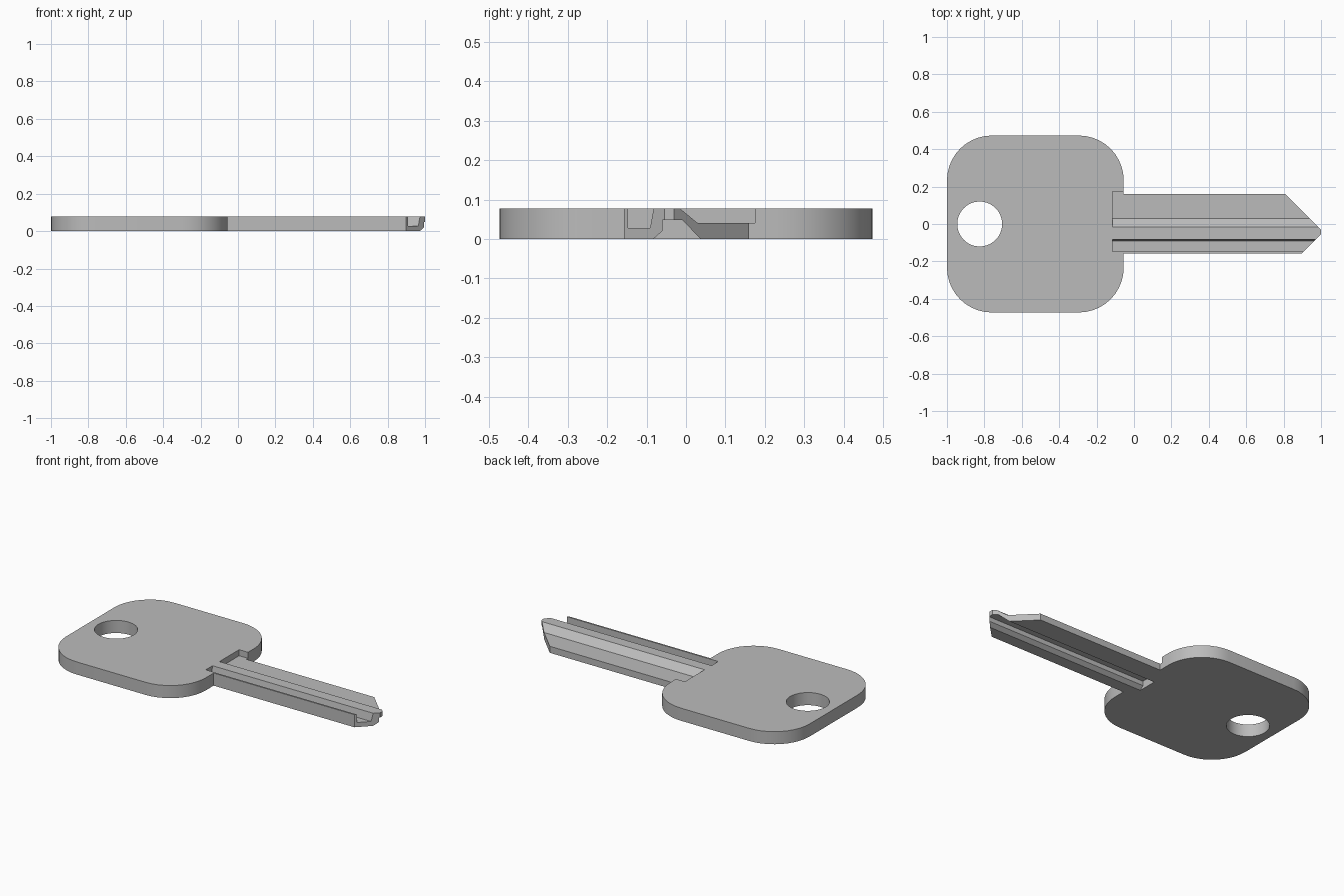
import bpy, bmesh
from math import cos, sin, pi

cube = bpy.data.objects.get("Cube")
if cube:
    bpy.data.objects.remove(cube, do_unlink=True)

THICK = 0.077
BOW_L, BOW_R, BOW_H, RADIUS = -1.0, -0.055, 0.473, 0.24
CHANNEL_START = -0.115

metal = bpy.data.materials.new("grey metal")
metal.use_nodes = True
colour = (0.5, 0.5, 0.5, 1)
metal.diffuse_color = colour
metal.node_tree.nodes["Principled BSDF"].inputs["Base Color"].default_value = colour


def prism(name, points, sweep):
    """Sweep a closed polygon along a vector."""
    bm = bmesh.new()
    face = bm.faces.new([bm.verts.new(p) for p in points])
    out = bmesh.ops.extrude_face_region(bm, geom=[face])
    moved = [v for v in out["geom"] if isinstance(v, bmesh.types.BMVert)]
    bmesh.ops.translate(bm, verts=moved, vec=sweep)
    bmesh.ops.recalc_face_normals(bm, faces=bm.faces)
    mesh = bpy.data.meshes.new(name)
    bm.to_mesh(mesh)
    bm.free()
    mesh.materials.append(metal)
    obj = bpy.data.objects.new(name, mesh)
    bpy.context.collection.objects.link(obj)
    return obj


def arc(cx, cy, r, start, sweep, steps):
    return [(cx + r * cos(start + sweep * i / steps),
             cy + r * sin(start + sweep * i / steps)) for i in range(steps + 1)]


def cut(target, cutter):
    cutter.hide_render = True
    mod = target.modifiers.new("cut", "BOOLEAN")
    mod.operation, mod.solver, mod.object = "DIFFERENCE", "EXACT", cutter
    bpy.context.view_layer.objects.active = target
    bpy.ops.object.modifier_apply(modifier=mod.name)
    bpy.data.objects.remove(cutter, do_unlink=True)


# Plan outline: rounded bow, then blade with a pointed tip, anticlockwise
def corner(sx, sy, start):
    cx = BOW_R - RADIUS if sx > 0 else BOW_L + RADIUS
    return arc(cx, sy * (BOW_H - RADIUS), RADIUS, start, pi / 2, 10)


blade = [(BOW_R, -0.157), (0.898, -0.157), (1.0, -0.055),
         (1.0, -0.03), (0.81, 0.16), (BOW_R, 0.16)]
outline = (corner(1, -1, -pi / 2) + blade + corner(1, 1, 0)
           + corner(-1, 1, pi / 2) + corner(-1, -1, pi))
key = prism("key_blank", [(x, y, 0) for x, y in outline], (0, 0, THICK))

# Ring hole in the bow
hole = arc(-0.825, 0, 0.12, 0, 2 * pi, 48)[:-1]
cut(key, prism("ring_hole_cutter", [(x, y, -0.05) for x, y in hole], (0, 0, 0.2)))

# Keyway channels (y, z): wide top step, top groove, underside groove
channels = {
    "top_step_cutter": [(-0.015, 0.12), (-0.015, THICK), (0.03, 0.04),
                        (0.175, 0.04), (0.175, 0.12)],
    "top_groove_cutter": [(-0.147, 0.12), (-0.147, 0.028), (-0.091, 0.028),
                          (-0.082, THICK), (-0.082, 0.12)],
    "under_groove_cutter": [(0.037, -0.05), (0.037, 0), (-0.009, 0.048),
                            (-0.06, 0.048), (-0.06, 0.02), (-0.083, 0),
                            (-0.083, -0.05)],
}
for name, section in channels.items():
    cut(key, prism(name, [(CHANNEL_START, y, z) for y, z in section], (1.3, 0, 0)))

# Smooth the rounded walls, keep the edges crisp
bpy.ops.object.select_all(action="DESELECT")
key.select_set(True)
bpy.context.view_layer.objects.active = key
bpy.ops.object.shade_smooth_by_angle(angle=pi / 6)
